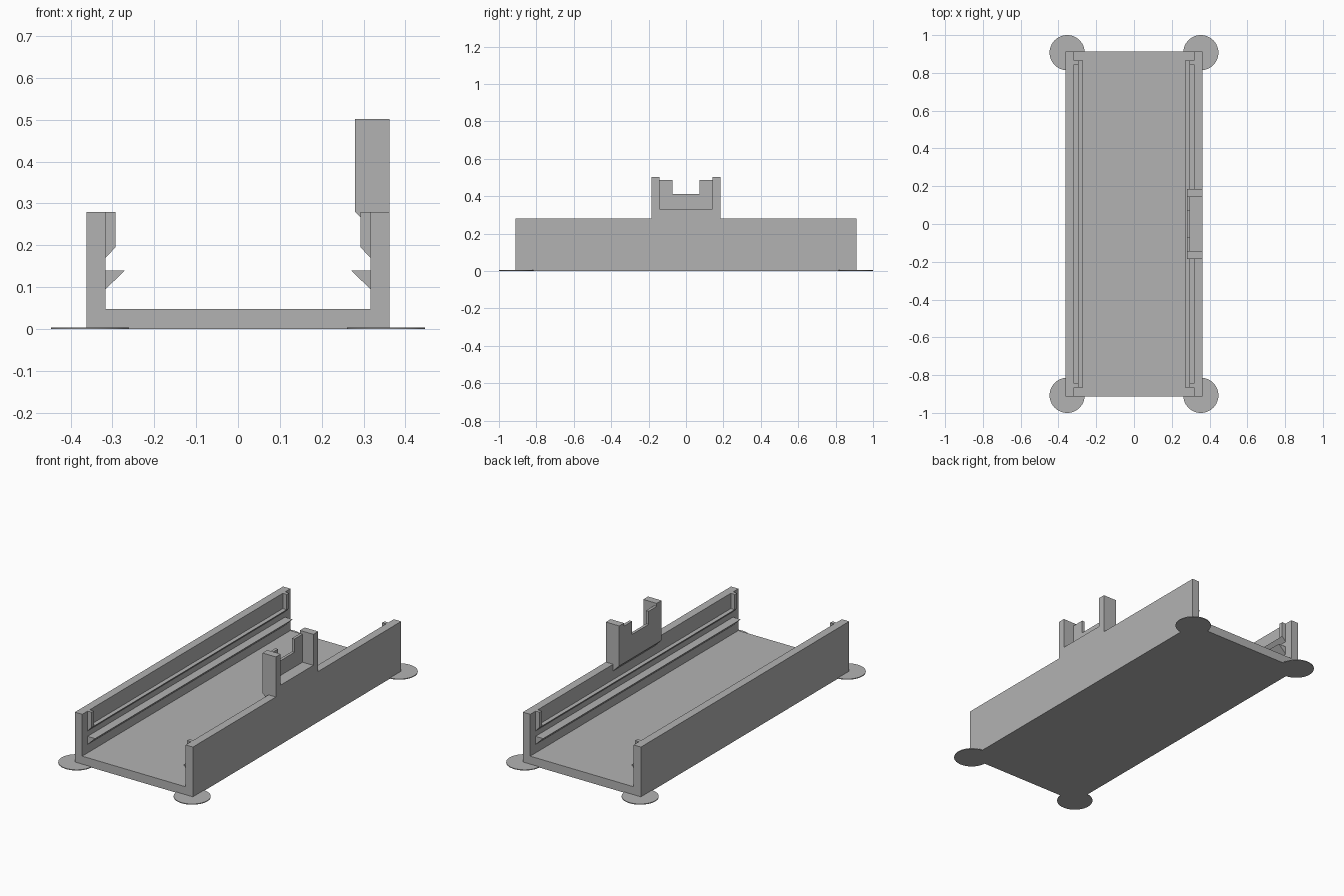
import bpy
import bmesh
from mathutils import Vector

cube = bpy.data.objects.get("Cube")
if cube:
    bpy.data.objects.remove(cube, do_unlink=True)

grey = bpy.data.materials.new("plain grey")
grey.use_nodes = True
colour = (0.45, 0.45, 0.45, 1)
grey.diffuse_color = colour
grey.node_tree.nodes["Principled BSDF"].inputs["Base Color"].default_value = colour


def extrude(name, profile, start, end, axis="y", mirror=False):
    """Extrude an (x, z) profile along y, or a (y, z) profile along x."""
    bm = bmesh.new()
    place = (lambda a, b: (a, start, b)) if axis == "y" else (lambda a, b: (start, a, b))
    face = bm.faces.new([bm.verts.new(place(a, b)) for a, b in profile])
    result = bmesh.ops.extrude_face_region(bm, geom=[face])
    moved = [v for v in result["geom"] if isinstance(v, bmesh.types.BMVert)]
    step = Vector((0, end - start, 0) if axis == "y" else (end - start, 0, 0))
    bmesh.ops.translate(bm, verts=moved, vec=step)
    if mirror:
        copy = bmesh.ops.duplicate(bm, geom=bm.verts[:] + bm.edges[:] + bm.faces[:])
        for v in copy["geom"]:
            if isinstance(v, bmesh.types.BMVert):
                v.co.x = -v.co.x
    bmesh.ops.recalc_face_normals(bm, faces=bm.faces[:])
    mesh = bpy.data.meshes.new(name)
    bm.to_mesh(mesh)
    bm.free()
    mesh.materials.append(grey)
    obj = bpy.data.objects.new(name, mesh)
    bpy.context.collection.objects.link(obj)
    return obj


OUT, IN = 0.362, 0.317      # outer and inner wall faces
LENGTH, RAIL = 0.912, 0.865  # half lengths of tray and rails
WALL = 0.28                 # wall height

# Tray: floor and both walls as one channel
half = [(OUT, 0), (OUT, WALL), (IN, WALL), (IN, 0.048)]
extrude("tray", half + [(-x, z) for x, z in reversed(half)], -LENGTH, LENGTH)

# Lower and upper rails along the inner walls
extrude("lower_rail", [(IN, 0.14), (0.27, 0.14), (IN, 0.095)], -RAIL, RAIL, mirror=True)
extrude("upper_rail", [(IN, 0.195), (0.293, 0.195), (IN, 0.17)], -RAIL, RAIL, mirror=True)

# Small stops at the ends of the upper rails
stop = [(IN, WALL), (0.293, WALL), (0.293, 0.195), (IN, 0.195)]
for side, name in ((-1, "front_stops"), (1, "back_stops")):
    extrude(name, stop, side * (RAIL - 0.02), side * RAIL, mirror=True)

# Bracket on the left wall: chamfered base, two posts, notched panel
BACK, POST, INNER = 0.28, 0.185, 0.143
SHELF, TOP = 0.33, 0.502
extrude("bracket_base", [(OUT, WALL), (OUT, SHELF), (BACK, SHELF), (BACK, WALL),
                         (IN, WALL - 0.037), (IN, WALL)], -POST, POST)
for side, name in ((-1, "bracket_front_post"), (1, "bracket_back_post")):
    extrude(name, [(OUT, SHELF), (OUT, TOP), (BACK, TOP), (BACK, SHELF)],
            side * INNER, side * POST)
panel = [(INNER, SHELF), (INNER, 0.485), (0.072, 0.485), (0.072, 0.412)]
extrude("bracket_panel", panel + [(-y, z) for y, z in reversed(panel)],
        BACK, 0.296, axis="x")

# Thin round pads under the four corners
for sx, x_name in ((-1, "right"), (1, "left")):
    for sy, y_name in ((-1, "front"), (1, "back")):
        bpy.ops.mesh.primitive_cylinder_add(
            vertices=48, radius=0.093, depth=0.004,
            location=(sx * 0.354, sy * 0.907, 0.002))
        pad = bpy.context.object
        pad.name = f"{y_name}_{x_name}_pad"
        pad.data.materials.append(grey)
        bpy.ops.object.shade_smooth_by_angle()
